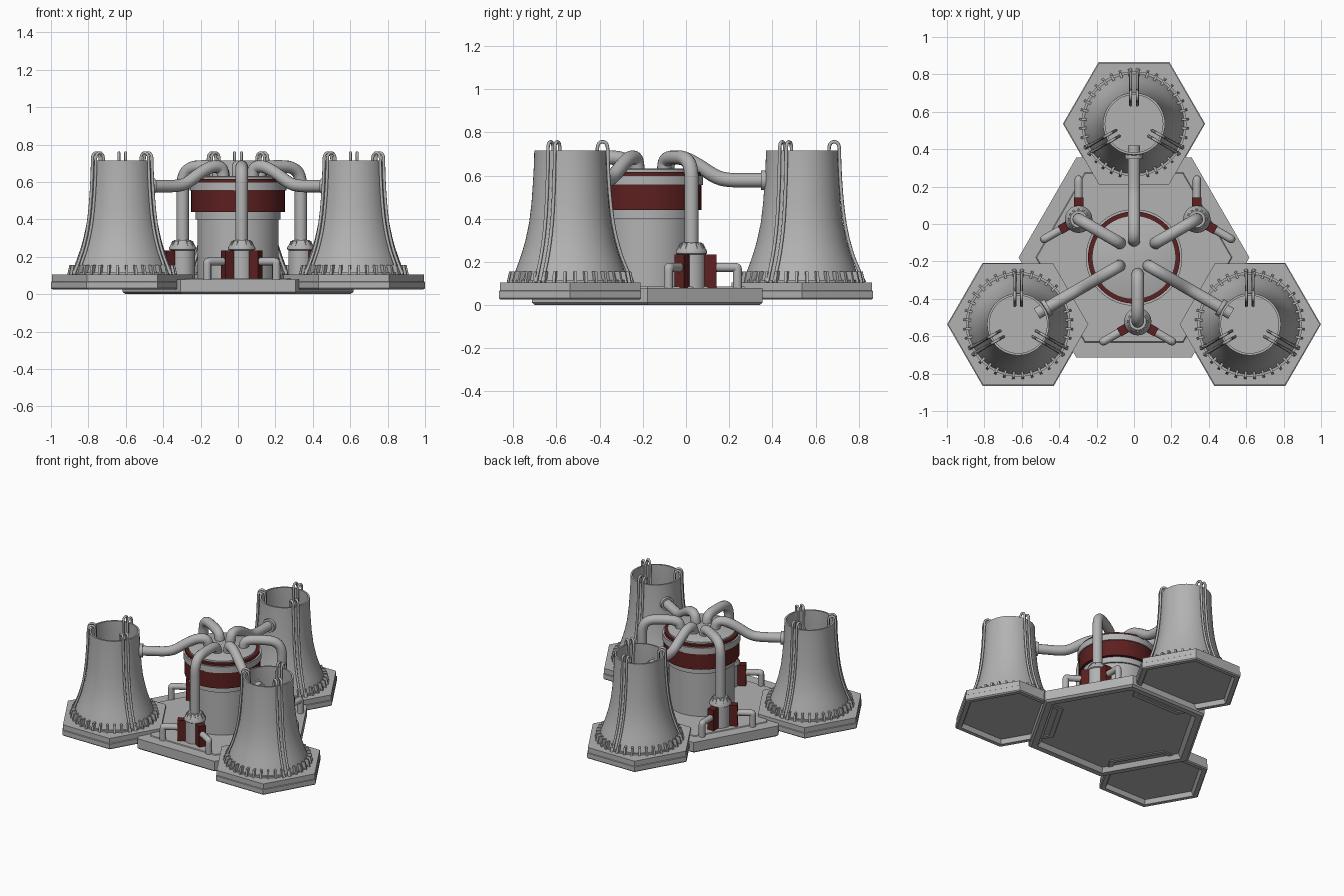
import bpy, bmesh
from math import cos, sin, radians, pi
from mathutils import Matrix, Vector

cube = bpy.data.objects.get("Cube")
if cube:
    bpy.data.objects.remove(cube, do_unlink=True)


def material(name, rgb):
    m = bpy.data.materials.new(name)
    m.use_nodes = True
    m.diffuse_color = (*rgb, 1)
    bsdf = m.node_tree.nodes["Principled BSDF"]
    bsdf.inputs["Base Color"].default_value = (*rgb, 1)
    bsdf.inputs["Roughness"].default_value = 0.7
    return m


GREY = material("concrete_grey", (0.45, 0.45, 0.45))
RED = material("dark_red", (0.11, 0.014, 0.014))


def rot(deg):
    return Matrix.Rotation(radians(deg), 4, 'Z')


def finish(obj, angle=35):
    bpy.ops.object.select_all(action='DESELECT')
    obj.select_set(True)
    bpy.context.view_layer.objects.active = obj
    bpy.ops.object.shade_smooth_by_angle(angle=radians(angle))
    return obj


def from_bmesh(name, bm, mat):
    bmesh.ops.recalc_face_normals(bm, faces=bm.faces)
    mesh = bpy.data.meshes.new(name)
    bm.to_mesh(mesh)
    bm.free()
    mesh.materials.append(mat)
    obj = bpy.data.objects.new(name, mesh)
    bpy.context.collection.objects.link(obj)
    return finish(obj)


def lathe(name, profile, mat, sides=48, at=(0, 0), turn=0, closed=False):
    """Revolve (radius, height) points about a vertical axis."""
    bm = bmesh.new()
    verts = [bm.verts.new((r, 0, z)) for r, z in profile]
    edges = [bm.edges.new(p) for p in zip(verts, verts[1:])]
    if closed:
        edges.append(bm.edges.new((verts[-1], verts[0])))
    bmesh.ops.spin(bm, geom=verts + edges, cent=(0, 0, 0), axis=(0, 0, 1),
                   angle=2 * pi, steps=sides, use_duplicate=False)
    bmesh.ops.remove_doubles(bm, verts=bm.verts, dist=1e-4)
    bm.transform(Matrix.Translation((*at, 0)) @ rot(turn))
    return from_bmesh(name, bm, mat)


def radial_boxes(name, angles, r0, r1, width, z0, z1, mat, at=(0, 0), lean=0):
    """Blocks pointing out from an axis; lean pulls their tops inward."""
    bm = bmesh.new()
    for a in angles:
        made = bmesh.ops.create_cube(bm, size=1)["verts"]
        for v in made:
            top = v.co.z > 0
            v.co = Vector((r1 if v.co.x > 0 else r0, v.co.y * width, z1 if top else z0))
            v.co.x -= lean if top else 0
        bmesh.ops.transform(bm, matrix=Matrix.Translation((*at, 0)) @ rot(a), verts=made)
    return from_bmesh(name, bm, mat)


def tubes(name, paths, radius, mat, detail=3):
    """Round pipes along smooth paths, joined as one mesh."""
    cu = bpy.data.curves.new(name, 'CURVE')
    cu.dimensions = '3D'
    cu.bevel_depth = radius
    cu.bevel_resolution = detail
    cu.use_fill_caps = True
    for path in paths:
        sp = cu.splines.new('NURBS')
        sp.points.add(len(path) - 1)
        for p, co in zip(sp.points, path):
            p.co = (*co, 1)
        sp.order_u = 3
        sp.use_endpoint_u = True
        sp.resolution_u = 5
    cu.materials.append(mat)
    obj = bpy.data.objects.new(name, cu)
    bpy.context.collection.objects.link(obj)
    bpy.ops.object.select_all(action='DESELECT')
    obj.select_set(True)
    bpy.context.view_layer.objects.active = obj
    bpy.ops.object.convert(target='MESH')
    return finish(bpy.context.view_layer.objects.active, 50)


def three_around(parts, centre, first):
    """Place the parts three times around a centre, sharing their meshes."""
    for i in range(3):
        m = Matrix.Translation((*centre, 0)) @ rot(first + 120 * i)
        for part in parts:
            obj = part
            if i:
                obj = part.copy()
                bpy.context.collection.objects.link(obj)
            obj.matrix_world = m


CORE = (0, -0.179)
PUMPS = (0.02, -0.157)

# Central hexagonal base with a hollow underside
lathe("central_base", [(0, 0.03), (0.53, 0.03), (0.555, 0), (0.6, 0), (0.617, 0.012),
                       (0.617, 0.08), (0.525, 0.08), (0.52, 0.085), (0, 0.085)],
      GREY, 6, CORE)

# Core vessel with its coloured bands
lathe("core_vessel", [(0, 0.08), (0.217, 0.08), (0.217, 0.4), (0.228, 0.4),
                      (0.228, 0.45), (0, 0.45)], GREY, 64, CORE)
lathe("core_band", [(0, 0.44), (0.25, 0.44), (0.25, 0.556), (0, 0.556)], RED, 64, CORE)
lathe("core_collar", [(0, 0.555), (0.258, 0.555), (0.258, 0.6), (0, 0.6)], GREY, 64, CORE)
lathe("core_seal", [(0, 0.6), (0.246, 0.6), (0.246, 0.616), (0, 0.616)], RED, 64, CORE)
lathe("core_lid", [(0, 0.61), (0.224, 0.61), (0.224, 0.628), (0.215, 0.632), (0, 0.632)],
      GREY, 64, CORE)

# Cooling tower, built on +x of the core
T = (0.715, 0)
plate = lathe("tower_plate", [(0, 0.055), (0.325, 0.055), (0.34, 0.025), (0.372, 0.025),
                              (0.38, 0.032), (0.38, 0.065), (0.375, 0.068),
                              (0.375, 0.105), (0, 0.105)], GREY, 6, T, 30)
shell = [(0.272, 0.1), (0.26, 0.14), (0.238, 0.2), (0.221, 0.25), (0.207, 0.3),
         (0.19, 0.38), (0.179, 0.47), (0.172, 0.57), (0.167, 0.66), (0.166, 0.715)]
inner = [(r - 0.012, z) for r, z in reversed(shell)]
tower = lathe("tower_shell", shell + inner, GREY, 64, T, closed=True)
foot = lathe("tower_foot_ring", [(0.24, 0.1), (0.28, 0.1), (0.28, 0.116), (0.24, 0.116)],
             GREY, 64, T, closed=True)
fins = radial_boxes("tower_fins", [5 + 10 * i for i in range(36)], 0.25, 0.295, 0.013,
                    0.1, 0.155, GREY, T, 0.012)

# Paired thin pipes climbing the tower and hooking over its rim
climb = [(0.29, 0.105), (0.268, 0.15), (0.228, 0.25), (0.197, 0.38), (0.18, 0.55),
         (0.174, 0.69), (0.174, 0.745), (0.15, 0.76), (0.126, 0.745), (0.126, 0.69),
         (0.121, 0.55), (0.1, 0.4)]
hooks = []
for a in (0, 120, 240):
    for side in (-0.018, 0.018):
        hooks.append([rot(a) @ Vector((r, side, z)) + Vector((*T, 0)) for r, z in climb])
hooks = tubes("tower_hook_pipes", hooks, 0.008, GREY, 2)

# Main pipe from core to tower, with its wall flange
main = [(0.09, 0.6), (0.09, 0.65), (0.11, 0.685), (0.17, 0.682), (0.24, 0.645),
        (0.32, 0.59), (0.38, 0.578), (0.46, 0.578), (0.6, 0.578)]
main = tubes("main_pipe", [[(r, 0, z) for r, z in main]], 0.033, GREY, 5)
flange = tubes("main_pipe_flange", [[(0.527, 0, 0.578), (0.56, 0, 0.578)]], 0.047, GREY, 5)
three_around([plate, tower, foot, fins, hooks, main, flange], CORE, 90)

# Pump unit, built on +x of the pump centre
P = (0.365, 0)
body = lathe("pump_body", [(0, 0.08), (0.066, 0.08), (0.066, 0.235), (0.073, 0.24),
                           (0.073, 0.25), (0.045, 0.29), (0, 0.29)], GREY, 32, P)
ribs = radial_boxes("pump_ribs", range(0, 360, 30), 0.04, 0.073, 0.012, 0.245, 0.285,
                    GREY, P, 0.018)
blocks = radial_boxes("pump_blocks", (-60, 60), 0.05, 0.115, 0.05, 0.08, 0.235, RED, P)
elbow = [(0.06, 0.175), (0.17, 0.175), (0.207, 0.175), (0.213, 0.17), (0.213, 0.13),
         (0.213, 0.075)]
elbows = [[rot(a) @ Vector((r, 0, z)) + Vector((*P, 0)) for r, z in elbow]
          for a in (-60, 60)]
elbows = tubes("pump_elbow_pipes", elbows, 0.022, GREY, 3)
feed = [(0.11, 0.6), (0.11, 0.65), (0.135, 0.68), (0.22, 0.685), (0.32, 0.68),
        (0.365, 0.63), (0.365, 0.52), (0.365, 0.27)]
feed = tubes("pump_feed_pipe", [[(r, 0, z) for r, z in feed]], 0.033, GREY, 5)
three_around([body, ribs, blocks, elbows, feed], PUMPS, 270)
